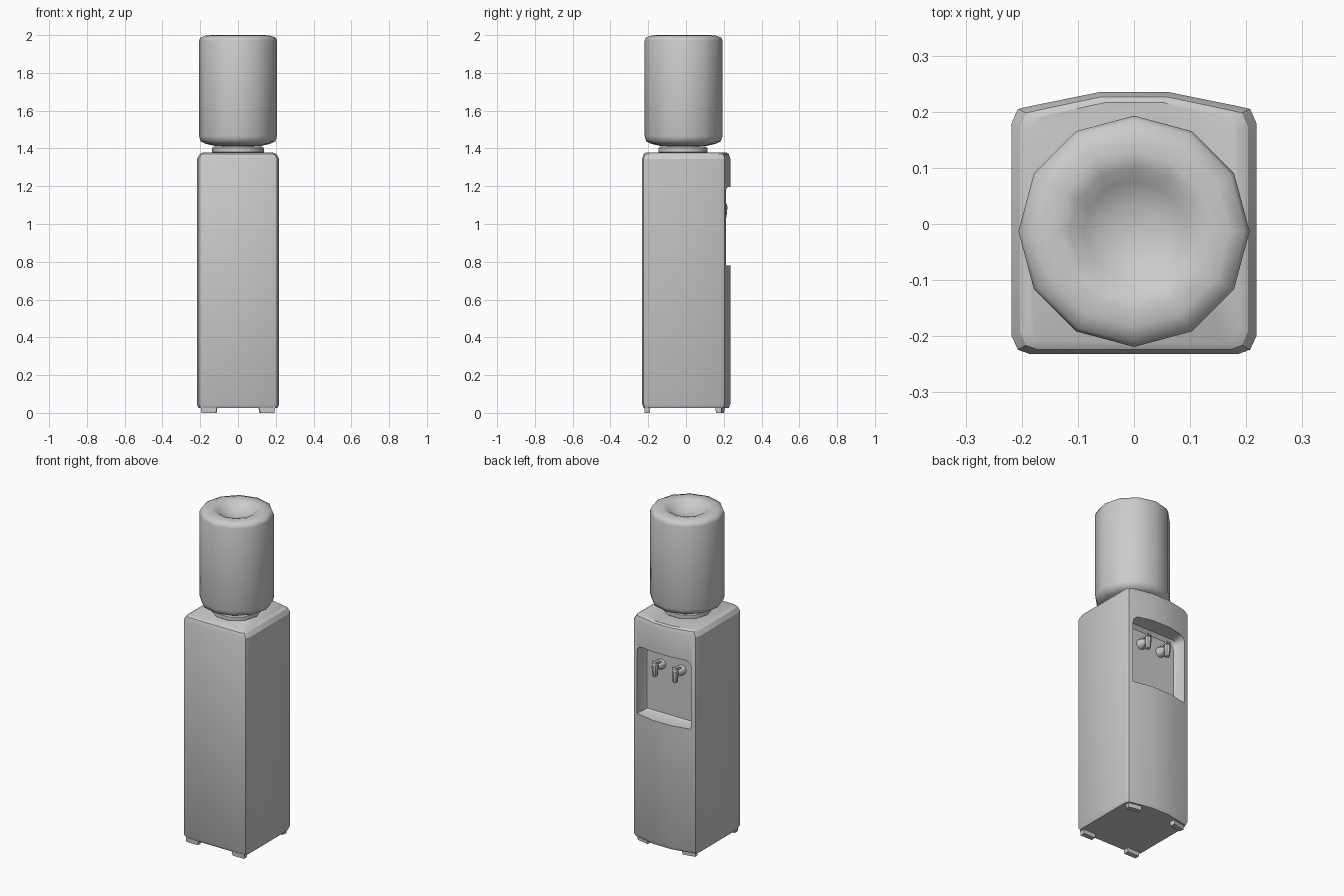
import bpy, bmesh, math
from mathutils import Matrix, Vector

if "Cube" in bpy.data.objects:
    bpy.data.objects.remove(bpy.data.objects["Cube"])


def finish(name, bm, angle=40):
    bmesh.ops.recalc_face_normals(bm, faces=bm.faces)
    me = bpy.data.meshes.new(name)
    bm.to_mesh(me)
    bm.free()
    ob = bpy.data.objects.new(name, me)
    bpy.context.collection.objects.link(ob)
    smooth(ob, angle)
    return ob


def smooth(ob, angle):
    bpy.ops.object.select_all(action='DESELECT')
    ob.select_set(True)
    bpy.context.view_layer.objects.active = ob
    bpy.ops.object.shade_smooth_by_angle(angle=math.radians(angle))


def loft(name, rings, angle=40):
    """Skin a stack of equal-length rings and cap both ends."""
    bm = bmesh.new()
    vs = [[bm.verts.new(p) for p in r] for r in rings]
    n = len(rings[0])
    for a, b in zip(vs, vs[1:]):
        for i in range(n):
            j = (i + 1) % n
            bm.faces.new((a[i], a[j], b[j], b[i]))
    bm.faces.new(vs[0])
    bm.faces.new(vs[-1])
    return finish(name, bm, angle)


def lathe(name, profile, sides, centre, angle=40, axis='Z'):
    rings = []
    for r, h in profile:
        ring = []
        for i in range(sides):
            t = 2 * math.pi * i / sides
            p = Vector((r * math.cos(t), r * math.sin(t), h))
            if axis == 'Y':
                p = Vector((p.x, p.z, p.y))
            ring.append(p + Vector(centre))
        rings.append(ring)
    return loft(name, rings, angle)


# cabinet: rounded plan with a bowed dispensing side
half = [(0.062, 0.235), (0.185, 0.21), (0.207, 0.205), (0.218, 0.18),
        (0.218, -0.2), (0.207, -0.224), (0.185, -0.232)]
plan = half + [(-x, y) for x, y in reversed(half)]
levels = [(0.025, 0.96, 0.96), (0.045, 1, 1), (1.345, 1, 1),
          (1.37, 0.93, 0.965), (1.378, 0.858, 0.92)]
cabinet = loft("cabinet", [[(x * sx, y * sy, z) for x, y in plan]
                           for z, sx, sy in levels], 30)


# dispensing recess: arched-corner opening tapering to the back wall
def opening(y, w, z0, z1, r):
    side = [(w, z0)] + [(w - r + r * math.cos(t), z1 - r + r * math.sin(t))
                        for t in (0, math.pi / 6, math.pi / 3, math.pi / 2)]
    return [(x, y, z) for x, z in side] + [(-x, y, z) for x, z in reversed(side)]


cutter = loft("recess_cutter", [opening(0.138, 0.164, 0.79, 1.165, 0.03),
                                opening(0.155, 0.174, 0.782, 1.185, 0.035),
                                opening(0.26, 0.19, 0.78, 1.2, 0.04)])
cutter.hide_render = True
mod = cabinet.modifiers.new("recess", 'BOOLEAN')
mod.operation = 'DIFFERENCE'
mod.solver = 'EXACT'
mod.object = cutter
bpy.context.view_layer.objects.active = cabinet
bpy.ops.object.modifier_apply(modifier=mod.name)
bpy.data.objects.remove(cutter)
smooth(cabinet, 30)

# bottle collar and neck
lathe("collar", [(0.125, 1.37), (0.137, 1.38), (0.137, 1.402), (0.125, 1.41)],
      10, (0, -0.016, 0))
lathe("bottle_neck", [(0.085, 1.375), (0.085, 1.425)], 12, (0, -0.013, 0))

# bottle with dished end
lathe("bottle", [(0.08, 1.412), (0.125, 1.414), (0.17, 1.424), (0.198, 1.438),
                 (0.206, 1.465), (0.206, 1.97), (0.199, 1.988), (0.17, 1.997),
                 (0.14, 2.0), (0.115, 1.993), (0.09, 1.972), (0.05, 1.955),
                 (0.01, 1.95)], 12, (0, -0.013, 0), 60)


def box(name, size, centre, rot=Matrix(), taper=1.0):
    bm = bmesh.new()
    bmesh.ops.create_cube(bm, size=1)
    for v in bm.verts:
        if v.co.z < 0:
            v.co.x *= taper
            v.co.y *= taper
    bmesh.ops.transform(bm, matrix=Matrix.Translation(centre) @ rot
                        @ Matrix.Diagonal((*size, 1)), verts=bm.verts)
    return finish(name, bm, 30)


for s, side in ((-1, "left"), (1, "right")):
    # taps
    x = 0.068 * s
    lathe(f"{side}_tap_flange", [(0.03, 0.13), (0.03, 0.15), (0.02, 0.172),
                                 (0.014, 0.195)], 10, (x, 0, 1.085), axis='Y')
    lathe(f"{side}_tap_spout", [(0.012, 1.033), (0.015, 1.04), (0.019, 1.085),
                                (0.018, 1.103), (0.01, 1.11)], 8, (x, 0.2, 0))
    box(f"{side}_tap_lever", (0.026, 0.055, 0.012), (x, 0.185, 1.113),
        Matrix.Rotation(0.2, 4, 'X'))
    # feet
    box(f"front_{side}_foot", (0.084, 0.032, 0.03), (0.155 * s, -0.205, 0.015),
        taper=0.92)
    box(f"back_{side}_foot", (0.084, 0.032, 0.03), (0.153 * s, 0.18, 0.015),
        Matrix.Rotation(-0.2 * s, 4, 'Z'), taper=0.92)
